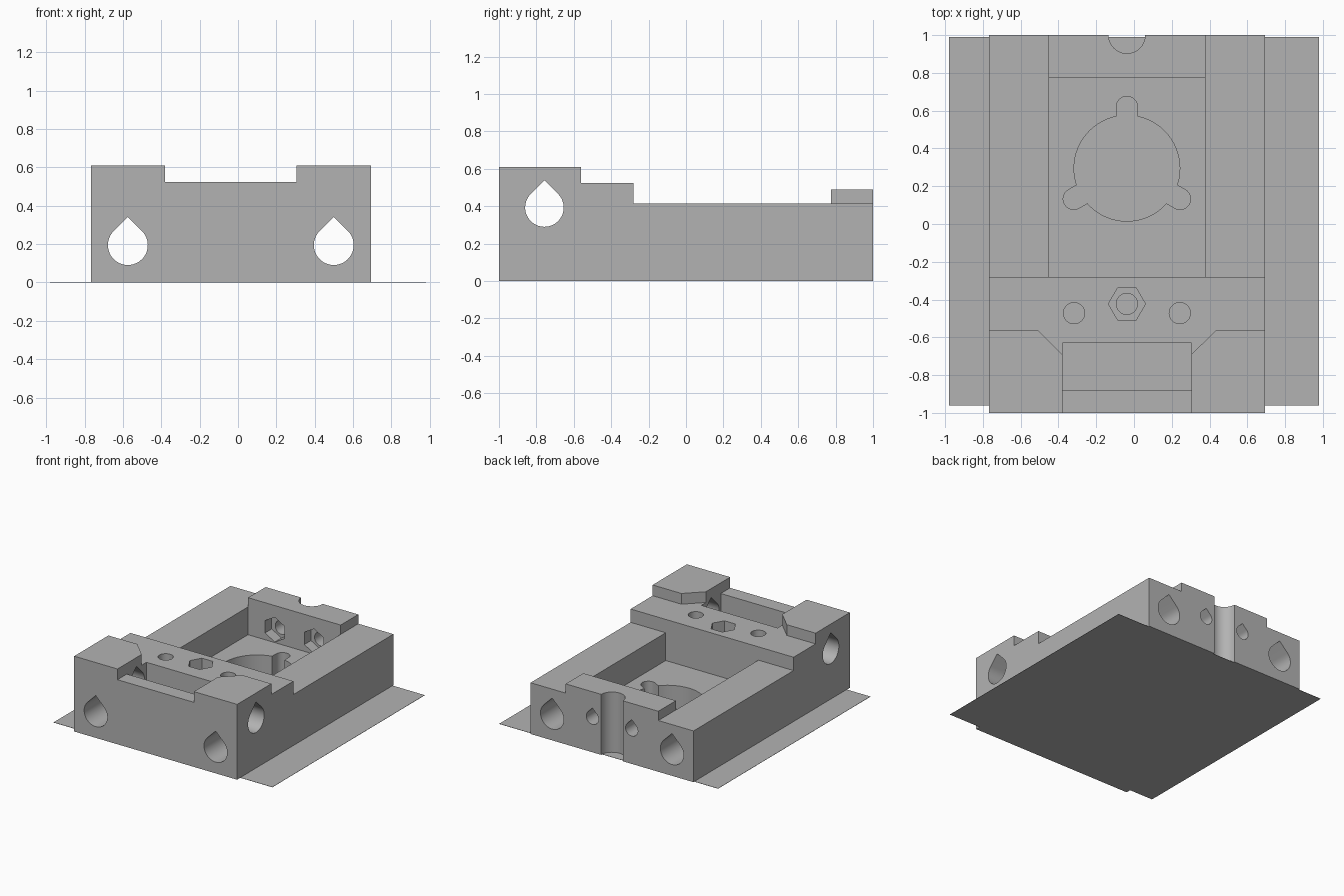
import bpy, bmesh
from math import sin, cos, pi, radians, sqrt
from mathutils import Vector

cube = bpy.data.objects.get("Cube")
if cube:
    bpy.data.objects.remove(cube, do_unlink=True)

grey = bpy.data.materials.new("plain grey")
grey.use_nodes = True
GREY = (0.45, 0.45, 0.45, 1)
grey.diffuse_color = GREY
grey.node_tree.nodes["Principled BSDF"].inputs["Base Color"].default_value = GREY

MID = -0.0375          # centre line of the block
HALF = 0.73            # half width of the block
POCKET = 0.342         # half width of the front pocket
BAY = 0.415            # half width of the rear bay


def prism(name, points, axis, start, end):
    """Extrude a closed 2D outline along an axis; the outline uses the other two axes in order."""
    place = {"x": lambda a, b, t: (t, a, b),
             "y": lambda a, b, t: (a, t, b),
             "z": lambda a, b, t: (a, b, t)}[axis]
    bm = bmesh.new()
    near = [bm.verts.new(place(a, b, start)) for a, b in points]
    far = [bm.verts.new(place(a, b, end)) for a, b in points]
    bm.faces.new(near)
    bm.faces.new(far)
    for i in range(len(points)):
        j = (i + 1) % len(points)
        bm.faces.new((near[i], near[j], far[j], far[i]))
    bmesh.ops.recalc_face_normals(bm, faces=bm.faces)
    mesh = bpy.data.meshes.new(name)
    bm.to_mesh(mesh)
    bm.free()
    mesh.materials.append(grey)
    obj = bpy.data.objects.new(name, mesh)
    bpy.context.scene.collection.objects.link(obj)
    return obj


def rect(a0, a1, b0, b1):
    return [(a0, b0), (a1, b0), (a1, b1), (a0, b1)]


def ring(a, b, r, sides=40, turn=0.0):
    return [(a + r * cos(turn + 2 * pi * i / sides), b + r * sin(turn + 2 * pi * i / sides))
            for i in range(sides)]


def teardrop(a, b, r, steps=32):
    """Round hole with a pointed 45 degree roof."""
    arc = [radians(135 + 270 * i / steps) for i in range(steps + 1)]
    return [(a + r * cos(t), b + r * sin(t)) for t in arc] + [(a, b + r * sqrt(2))]


def slot(a, b, length, r, angle, steps=16):
    """Round-ended slot running outwards from a point."""
    d = Vector((cos(angle), sin(angle)))
    n = Vector((-d.y, d.x))
    o = Vector((a, b))
    pts = [o - n * r]
    for i in range(steps + 1):
        t = -pi / 2 + pi * i / steps
        pts.append(o + d * (length + r * cos(t)) + n * r * sin(t))
    pts.append(o + n * r)
    return [tuple(p) for p in pts]


def cut(body, points, axis, start, end):
    cutter = prism("cutter", points, axis, start, end)
    cutter.hide_render = True
    mod = body.modifiers.new("cut", "BOOLEAN")
    mod.operation, mod.solver, mod.object = "DIFFERENCE", "EXACT", cutter
    deps = bpy.context.evaluated_depsgraph_get()
    result = bpy.data.meshes.new_from_object(body.evaluated_get(deps))
    body.modifiers.clear()
    body.data = result
    bpy.data.objects.remove(cutter, do_unlink=True)


# Block with its stepped side outline
steps = [(-1, 0), (1, 0), (1, 0.49), (0.77, 0.49), (0.77, 0.415), (-0.28, 0.415),
         (-0.28, 0.523), (-0.562, 0.523), (-0.562, 0.61), (-1, 0.61)]
body = prism("mounting_block", steps, "x", MID - HALF, MID + HALF)

# Gap between the raised front corners, with chamfered inner corners
half_gap = [(POCKET, -1.1), (POCKET, -0.69), (POCKET + 0.13, -0.562), (POCKET + 0.13, -0.5)]
gap = [(MID + x, y) for x, y in half_gap] + [(MID - x, y) for x, y in reversed(half_gap)]
cut(body, gap, "z", 0.523, 0.8)

# Front pocket, rear bay and the shoulders beside the rear tab
cut(body, rect(MID - POCKET, MID + POCKET, -0.88, -0.63), "z", 0.27, 0.8)
cut(body, rect(MID - BAY, MID + BAY, -0.28, 0.775), "z", 0.19, 0.8)
for s in (-1, 1):
    x0, x1 = sorted((MID + s * BAY, MID + s * 0.9))
    cut(body, rect(x0, x1, 0.7, 1.1), "z", 0.415, 0.8)

# Main bore with three radial slots
cut(body, ring(MID, 0.295, 0.28, 64), "z", -0.1, 0.3)
for k in range(3):
    cut(body, slot(MID, 0.295, 0.325, 0.056, radians(90 + 120 * k)), "z", -0.1, 0.3)

# Rear cable groove
cut(body, ring(MID, 1.0, 0.097), "z", -0.1, 0.8)

# Long rod holes and the cross hole
for s in (-1, 1):
    cut(body, teardrop(MID + s * 0.537, 0.195, 0.104), "y", -1.1, 1.1)
cut(body, teardrop(-0.757, 0.393, 0.103), "x", -1.1, 1.1)

# Vertical screw holes and the nut recess
for x, y in ((-0.28, -0.472), (0, -0.423), (0.28, -0.472)):
    cut(body, ring(MID + x, y, 0.056, 32), "z", -0.1, 0.8)
cut(body, ring(MID, -0.423, 0.098, 6), "z", 0.41, 0.8)

# Rear wall screw holes with nut recesses on the bay side
for s in (-1, 1):
    x = MID + s * 0.176
    cut(body, teardrop(x, 0.28, 0.055), "y", 0.7, 1.1)
    cut(body, ring(x, 0.295, 0.1, 6, pi / 2), "y", 0.7, 0.86)

# Thin base sheet
sheet = prism("base_sheet", rect(-0.98, 0.98, -0.96, 0.99), "z", 0.0, 0.002)

bpy.ops.object.select_all(action="DESELECT")
body.select_set(True)
bpy.context.view_layer.objects.active = body
bpy.ops.object.shade_smooth_by_angle(angle=radians(30))
